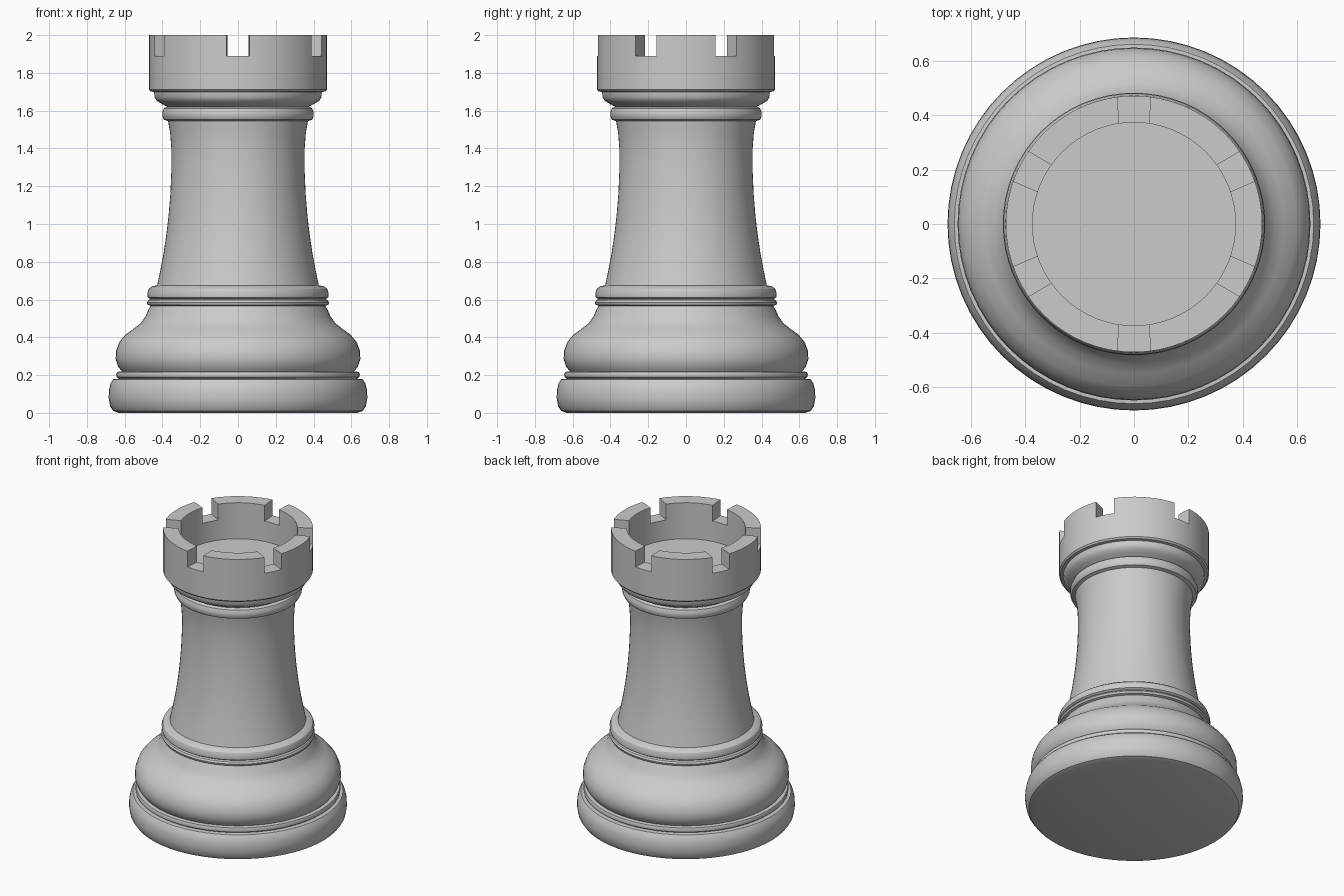
import bpy, bmesh
from math import sin, cos, pi, radians

if "Cube" in bpy.data.objects:
    bpy.data.objects.remove(bpy.data.objects["Cube"])

SEGMENTS = 64


def finish(name, bm):
    bmesh.ops.recalc_face_normals(bm, faces=bm.faces)
    mesh = bpy.data.meshes.new(name)
    bm.to_mesh(mesh)
    bm.free()
    obj = bpy.data.objects.new(name, mesh)
    bpy.context.collection.objects.link(obj)
    return obj


def activate(obj):
    bpy.ops.object.select_all(action='DESELECT')
    obj.select_set(True)
    bpy.context.view_layer.objects.active = obj


def smooth(obj):
    activate(obj)
    bpy.ops.object.shade_smooth_by_angle(angle=radians(32))


def turned(name, profile, cap_start=False, cap_end=False):
    """Revolve (radius, height) points about z."""
    bm = bmesh.new()
    rings = [[bm.verts.new((r * cos(2 * pi * i / SEGMENTS),
                            r * sin(2 * pi * i / SEGMENTS), z))
              for i in range(SEGMENTS)] for r, z in profile]
    for a, b in zip(rings, rings[1:]):
        for i in range(SEGMENTS):
            j = (i + 1) % SEGMENTS
            bm.faces.new((a[i], a[j], b[j], b[i]))
    if cap_start:
        bm.faces.new(rings[0][::-1])
    if cap_end:
        bm.faces.new(rings[-1])
    obj = finish(name, bm)
    # an open tube may be recalculated inside out: the first wall must face outward
    return obj


# Foot, bulging body and collar
base = turned("base", [
    (0.63, 0.0), (0.66, 0.01), (0.677, 0.035), (0.685, 0.08), (0.683, 0.12),
    (0.675, 0.155), (0.66, 0.178), (0.63, 0.18), (0.643, 0.19), (0.645, 0.205),
    (0.64, 0.217), (0.615, 0.22), (0.635, 0.245), (0.648, 0.285), (0.645, 0.33),
    (0.628, 0.375), (0.595, 0.415), (0.55, 0.447), (0.515, 0.475), (0.49, 0.51),
    (0.475, 0.545), (0.462, 0.567), (0.478, 0.572), (0.482, 0.585), (0.475, 0.597),
    (0.462, 0.602), (0.478, 0.612), (0.48, 0.635), (0.472, 0.657), (0.455, 0.67),
    (0.428, 0.675)], cap_start=True)

# Waisted column
column = turned("column", [
    (0.428, 0.675), (0.412, 0.75), (0.395, 0.84), (0.38, 0.94), (0.368, 1.04),
    (0.358, 1.16), (0.352, 1.3), (0.353, 1.4), (0.359, 1.48), (0.37, 1.545)])

# Rings under the crown
neck = turned("neck_rings", [
    (0.37, 1.545), (0.392, 1.552), (0.401, 1.57), (0.401, 1.59), (0.393, 1.612),
    (0.375, 1.62), (0.405, 1.637), (0.43, 1.652), (0.442, 1.672), (0.444, 1.698)])

# Hollow crown
crown = turned("crown", [
    (0.444, 1.698), (0.462, 1.702), (0.471, 1.712), (0.471, 2.0),
    (0.373, 2.0), (0.373, 1.75)], cap_start=True, cap_end=True)

# Tapered cutters for the six notches
bm = bmesh.new()
for deg in (27, 90, 153, 207, 270, 333):
    a = radians(deg)
    plan = [(0.3, -0.051), (0.55, -0.066), (0.55, 0.066), (0.3, 0.051)]
    low, high = [[bm.verts.new((u * cos(a) - v * sin(a), u * sin(a) + v * cos(a), z))
                  for u, v in plan] for z in (1.89, 2.1)]
    bm.faces.new(low[::-1])
    bm.faces.new(high)
    for i in range(4):
        j = (i + 1) % 4
        bm.faces.new((low[i], low[j], high[j], high[i]))
cutter = finish("notch_cutter", bm)
cutter.hide_render = True

activate(crown)
mod = crown.modifiers.new("notches", 'BOOLEAN')
mod.operation = 'DIFFERENCE'
mod.solver = 'EXACT'
mod.object = cutter
bpy.ops.object.modifier_apply(modifier=mod.name)
bpy.data.objects.remove(cutter)

for part in (base, column, neck, crown):
    smooth(part)
